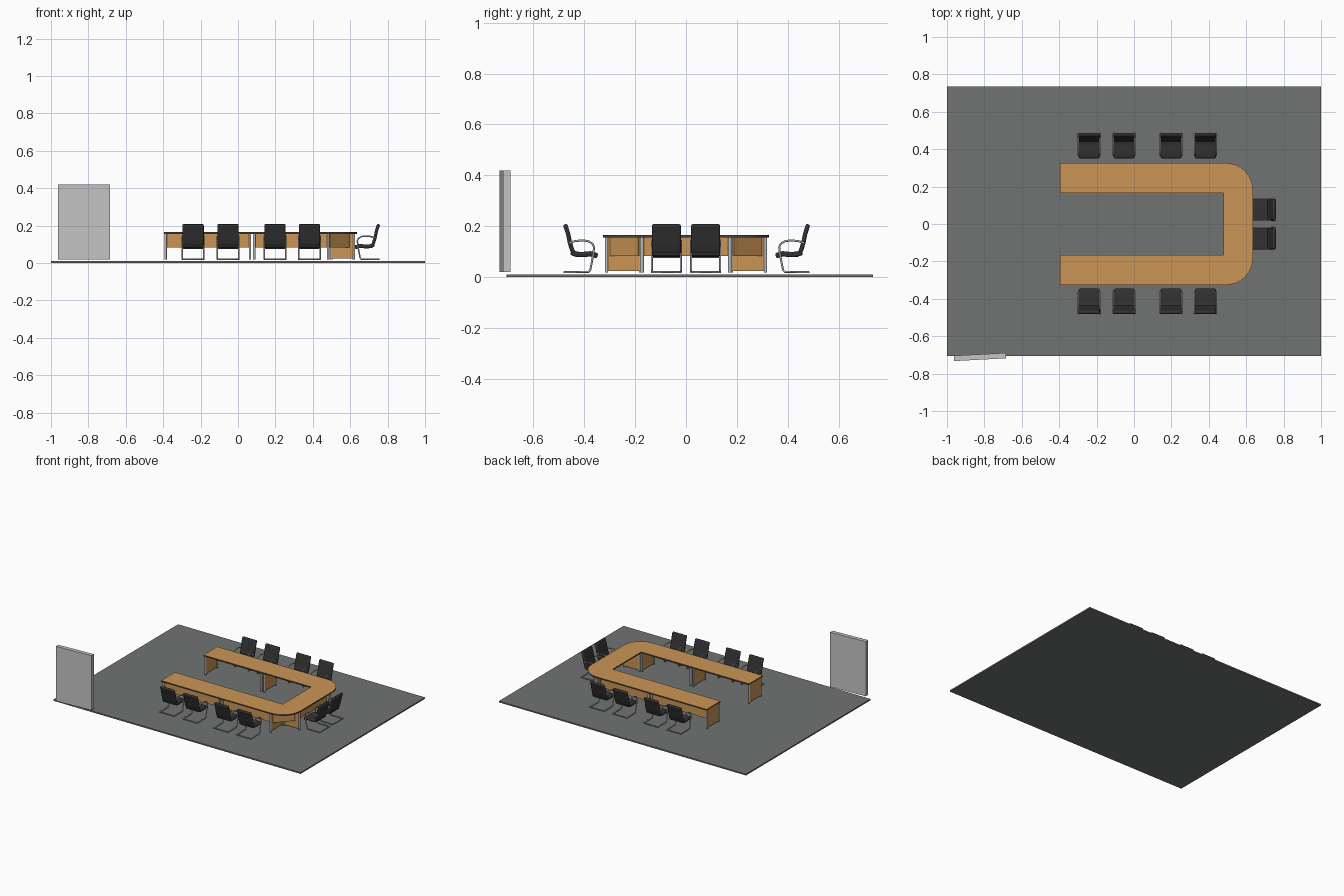
import bpy, bmesh, math
from mathutils import Vector, Matrix

if "Cube" in bpy.data.objects:
    bpy.data.objects.remove(bpy.data.objects["Cube"])


def mat(name, r, g, b):
    m = bpy.data.materials.new(name)
    m.diffuse_color = (r, g, b, 1)
    m.use_nodes = True
    m.node_tree.nodes["Principled BSDF"].inputs["Base Color"].default_value = m.diffuse_color
    return m


FLOOR = mat("floor grey", 0.165, 0.172, 0.168)
WOOD = mat("warm wood", 0.60, 0.30, 0.09)
EDGE = mat("dark edging", 0.07, 0.06, 0.055)
DOOR = mat("light grey", 0.56, 0.56, 0.56)
LEATHER = mat("black leather", 0.032, 0.032, 0.034)
CHROME = mat("chrome", 0.50, 0.51, 0.52)


def add(name, data):
    ob = bpy.data.objects.new(name, data)
    bpy.context.collection.objects.link(ob)
    return ob


def mesh_from(name, bm, *mats):
    bmesh.ops.recalc_face_normals(bm, faces=bm.faces)
    me = bpy.data.meshes.new(name)
    bm.to_mesh(me)
    bm.free()
    for m in mats:
        me.materials.append(m)
    return me


def smooth(ob, angle=40):
    bpy.ops.object.select_all(action='DESELECT')
    ob.select_set(True)
    bpy.context.view_layer.objects.active = ob
    bpy.ops.object.shade_smooth_by_angle(angle=math.radians(angle))


def box(name, centre, size, m, rot=0):
    bm = bmesh.new()
    bmesh.ops.create_cube(bm, size=1)
    bmesh.ops.scale(bm, vec=size, verts=bm.verts)
    ob = add(name, mesh_from(name, bm, m))
    ob.location = centre
    ob.rotation_euler.z = rot
    return ob


def post(x, y):
    bm = bmesh.new()
    bmesh.ops.create_cone(bm, cap_ends=True, segments=16, radius1=0.0065,
                          radius2=0.0065, depth=0.14)
    ob = add("table_post", mesh_from("table_post", bm, CHROME))
    ob.location = (x, y, 0.088)
    smooth(ob)


def panel(p, q, z0, z1, name, thick=0.008):
    """Upright board between two plan points."""
    p, q = Vector(p), Vector(q)
    d = q - p
    c = (p + q) / 2
    box(name, (c.x, c.y, (z0 + z1) / 2), (d.length, thick, z1 - z0), WOOD,
        math.atan2(d.y, d.x))


# Floor slab and the slightly turned upright board
box("floor", (0, 0.015, 0.005), (2, 1.44, 0.01), FLOOR)
box("standing_board", (-0.823, -0.711, 0.22), (0.278, 0.029, 0.40), DOOR,
    math.radians(3))

# U-shaped table top with rounded outer corners
R, X0, X1, Y = 0.14, -0.395, 0.635, 0.325
outline = [(X0, -0.165), (X0, -Y)]
for sy, a0 in ((-1, -90), (1, 0)):
    for i in range(11):
        a = math.radians(a0 + 9 * i)
        outline.append((X1 - R + R * math.cos(a), sy * (Y - R) + R * math.sin(a)))
outline += [(X0, Y), (X0, 0.165), (0.478, 0.165), (0.478, -0.165)]
bm = bmesh.new()
base = bm.faces.new([bm.verts.new((x, y, 0.156)) for x, y in outline])
ext = bmesh.ops.extrude_face_region(bm, geom=[base])
bmesh.ops.translate(bm, vec=(0, 0, 0.009),
                    verts=[v for v in ext["geom"] if isinstance(v, bmesh.types.BMVert)])
bmesh.ops.recalc_face_normals(bm, faces=bm.faces)
for f in bm.faces:
    f.material_index = 0 if abs(f.normal.z) > 0.5 else 1
smooth(add("table_top", mesh_from("table_top", bm, WOOD, EDGE)), 30)

# Table supports, mirrored front to back
for s in (-1, 1):
    for x in (-0.387, 0.064, 0.087, 0.482):
        panel((x, s * 0.178), (x, s * 0.312), 0.025, 0.156, "arm_leg_panel")
        post(x, s * 0.178)
        post(x, s * 0.312)
    panel((0.498, s * 0.172), (0.62, s * 0.172), 0.025, 0.156, "end_leg_panel")
    post(0.498, s * 0.172)
    post(0.62, s * 0.172)
    panel((-0.383, s * 0.295), (0.060, s * 0.295), 0.083, 0.156, "modesty_panel")
    panel((0.091, s * 0.295), (0.478, s * 0.295), 0.083, 0.156, "modesty_panel")
    panel((0.49, s * 0.295), (0.592, s * 0.185), 0.083, 0.156, "corner_panel")
panel((0.595, -0.168), (0.595, 0.168), 0.083, 0.156, "end_modesty_panel")


# Chair cushions: a curved side profile given thickness and width
def cushion(name, path, thick, width):
    pts = [Vector(p) for p in path]
    left, right = [], []
    for i, p in enumerate(pts):
        t = (pts[min(i + 1, len(pts) - 1)] - pts[max(i - 1, 0)]).normalized()
        n = Vector((-t.y, t.x)) * thick / 2
        left.append(p + n)
        right.append(p - n)
    bm = bmesh.new()
    f = bm.faces.new([bm.verts.new((-width / 2, p.x, p.y)) for p in left + right[::-1]])
    ext = bmesh.ops.extrude_face_region(bm, geom=[f])
    bmesh.ops.translate(bm, vec=(width, 0, 0),
                        verts=[v for v in ext["geom"] if isinstance(v, bmesh.types.BMVert)])
    ob = add(name, mesh_from(name, bm, LEATHER))
    bev = ob.modifiers.new("soft edges", 'BEVEL')
    bev.width, bev.segments = 0.007, 3
    bev.limit_method, bev.angle_limit = 'ANGLE', math.radians(40)
    smooth(ob, 50)
    return ob


def tube(name, path, r):
    cu = bpy.data.curves.new(name, 'CURVE')
    cu.dimensions = '3D'
    cu.bevel_depth, cu.bevel_resolution, cu.use_fill_caps = r, 2, True
    sp = cu.splines.new('POLY')
    sp.points.add(len(path) - 1)
    for pt, co in zip(sp.points, path):
        pt.co = (*co, 1)
    cu.materials.append(CHROME)
    return add(name, cu)


seat = cushion("chair_seat", [(-0.452, 0.098), (-0.43, 0.09), (-0.405, 0.089),
                              (-0.375, 0.092), (-0.347, 0.084)], 0.021, 0.112)
back = cushion("chair_back", [(-0.441, 0.092), (-0.450, 0.115), (-0.457, 0.14),
                              (-0.463, 0.17), (-0.475, 0.208)], 0.017, 0.114)

# One continuous tube: armrest, front leg, floor runner, and the other side back
W = 0.057
side = [(-0.458, 0.134), (-0.44, 0.141), (-0.41, 0.145), (-0.385, 0.142),
        (-0.367, 0.132), (-0.361, 0.118), (-0.364, 0.09), (-0.376, 0.028),
        (-0.383, 0.021), (-0.47, 0.020), (-0.478, 0.020)]
path = [(-W, y, z) for y, z in side] + [(W, y, z) for y, z in side[::-1]]
frame = tube("chair_frame", path, 0.004)
bar = tube("chair_crossbar", [(-W, -0.366, 0.079), (W, -0.366, 0.079)], 0.0035)

# Place the chairs around the table
spots = []
for x in (-0.24, -0.053, 0.198, 0.382):
    spots += [(x, 0, 0), (x, 0.005, math.pi)]
spots += [(0.277, y, math.pi / 2) for y in (-0.077, 0.077)]
for i, (x, y, a) in enumerate(spots):
    for part in (seat, back, frame, bar):
        ob = part
        if i:
            ob = part.copy()
            bpy.context.collection.objects.link(ob)
        ob.location = (x, y, 0)
        ob.rotation_euler.z = a
